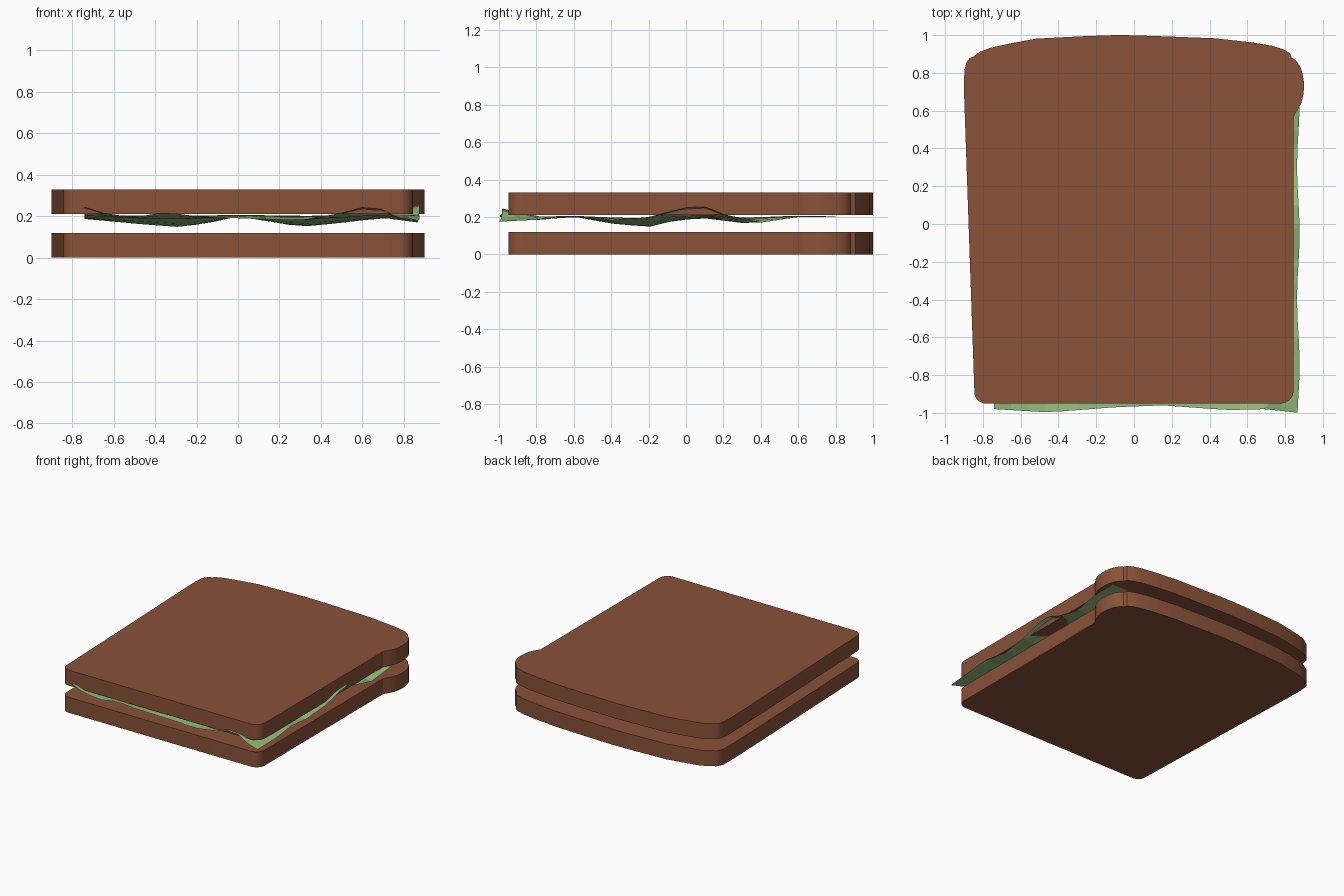
import bpy, bmesh, math

if "Cube" in bpy.data.objects:
    bpy.data.objects.remove(bpy.data.objects["Cube"])


def material(name, rgb):
    m = bpy.data.materials.new(name)
    m.diffuse_color = (*rgb, 1)
    m.use_nodes = True
    m.node_tree.nodes["Principled BSDF"].inputs["Base Color"].default_value = m.diffuse_color
    return m


def add_object(name, bm, mat):
    bmesh.ops.recalc_face_normals(bm, faces=bm.faces)
    mesh = bpy.data.meshes.new(name)
    bm.to_mesh(mesh)
    bm.free()
    mesh.materials.append(mat)
    ob = bpy.data.objects.new(name, mesh)
    bpy.context.collection.objects.link(ob)
    return ob


def arc(cx, cy, rx, ry, a0, a1, n=8):
    angles = [math.radians(a0 + (a1 - a0) * i / n) for i in range(n + 1)]
    return [(cx + rx * math.cos(a), cy + ry * math.sin(a)) for a in angles]


def lerp(table, t):
    for (a, va), (b, vb) in zip(table, table[1:]):
        if t <= b:
            return va + (vb - va) * max(0, (t - a) / (b - a))
    return table[-1][1]


crust = material("crust", (0.25, 0.085, 0.04))
leaf = material("leaf", (0.29, 0.50, 0.20))

# Bread slice outline, counter-clockwise from the front left corner
outline = (arc(-0.785, -0.89, 0.06, 0.06, 180, 270)
           + arc(0.775, -0.88, 0.07, 0.07, 270, 360)
           + [(0.845, 0.57), (0.86, 0.595)]
           + arc(0.825, 0.73, 0.075, 0.15, -50, 68)
           + [(0.835, 0.88), (0.825, 0.905), (0.79, 0.925), (0.73, 0.944), (0.62, 0.962),
              (0.43, 0.983), (0.2, 0.992), (0.0, 0.999), (-0.1, 1.0), (-0.25, 0.995),
              (-0.52, 0.981), (-0.65, 0.957), (-0.76, 0.933), (-0.82, 0.91),
              (-0.848, 0.888), (-0.87, 0.878), (-0.887, 0.855), (-0.896, 0.82),
              (-0.90, 0.77), (-0.90, 0.70)])

# Bread slices
for name, z in (("bottom_bread", 0.0), ("top_bread", 0.21)):
    bm = bmesh.new()
    face = bm.faces.new([bm.verts.new((x, y, z)) for x, y in outline])
    ext = bmesh.ops.extrude_face_region(bm, geom=[face], use_keep_orig=True)
    top = [g for g in ext["geom"] if isinstance(g, bmesh.types.BMVert)]
    bmesh.ops.translate(bm, verts=top, vec=(0, 0, 0.12))
    slice_ob = add_object(name, bm, crust)
    bpy.context.view_layer.objects.active = slice_ob
    slice_ob.select_set(True)
    bpy.ops.object.shade_smooth_by_angle(angle=math.radians(30))
    slice_ob.select_set(False)

# Lettuce: sagging folds across the sheet, with ruffled front and right edges
sag_x = [(-0.74, 0.35), (-0.5, 0.7), (-0.27, 1), (-0.12, 0.6), (0, 0.15),
         (0.12, 0.5), (0.3, 1), (0.5, 0.65), (0.65, 0.35), (0.88, 0.3)]
sag_y = [(-1, 0.5), (-0.85, 0.5), (-0.6, 0.1), (-0.4, 0.7), (-0.2, 1), (-0.05, 0.4),
         (0.1, 0.25), (0.35, 0.75), (0.55, 0.15), (0.8, 0.1)]
front_z = [(-0.74, 0.245), (-0.65, 0.215), (-0.5, 0.195), (-0.35, 0.22), (-0.2, 0.2),
           (0, 0.19), (0.3, 0.18), (0.5, 0.215), (0.63, 0.25), (0.72, 0.235), (0.88, 0.175)]
right_z = [(-1, 0.175), (-0.8, 0.185), (-0.6, 0.205), (-0.4, 0.18), (-0.2, 0.2),
           (0, 0.25), (0.1, 0.255), (0.2, 0.215), (0.4, 0.17), (0.6, 0.2), (0.8, 0.205)]
front_y = [(-0.74, -0.98), (-0.45, -0.997), (-0.1, -0.97), (0.15, -0.96),
           (0.5, -0.985), (0.7, -0.98), (0.88, -1.0)]

N = 18
bm = bmesh.new()
grid = []
for j in range(N + 1):
    row = []
    for i in range(N + 1):
        u, v = i / N, j / N
        x = -0.74 + 1.61 * u
        y0 = lerp(front_y, x)
        y = y0 + (0.8 - y0) * v
        z = 0.208 - 0.063 * lerp(sag_x, x) * lerp(sag_y, y)
        wf = max(0, 1 - v / 0.12)
        wr = max(0, 1 - (1 - u) / 0.12)
        z += wf * (lerp(front_z, x) - z)
        z += wr * (lerp(right_z, y) - z)
        x += 0.007 * math.sin(9 * y + 2) * u
        row.append(bm.verts.new((x, y, z)))
    grid.append(row)
for j in range(N):
    for i in range(N):
        bm.faces.new((grid[j][i], grid[j][i + 1], grid[j + 1][i + 1], grid[j + 1][i]))
bmesh.ops.triangulate(bm, faces=bm.faces)
add_object("lettuce", bm, leaf)
